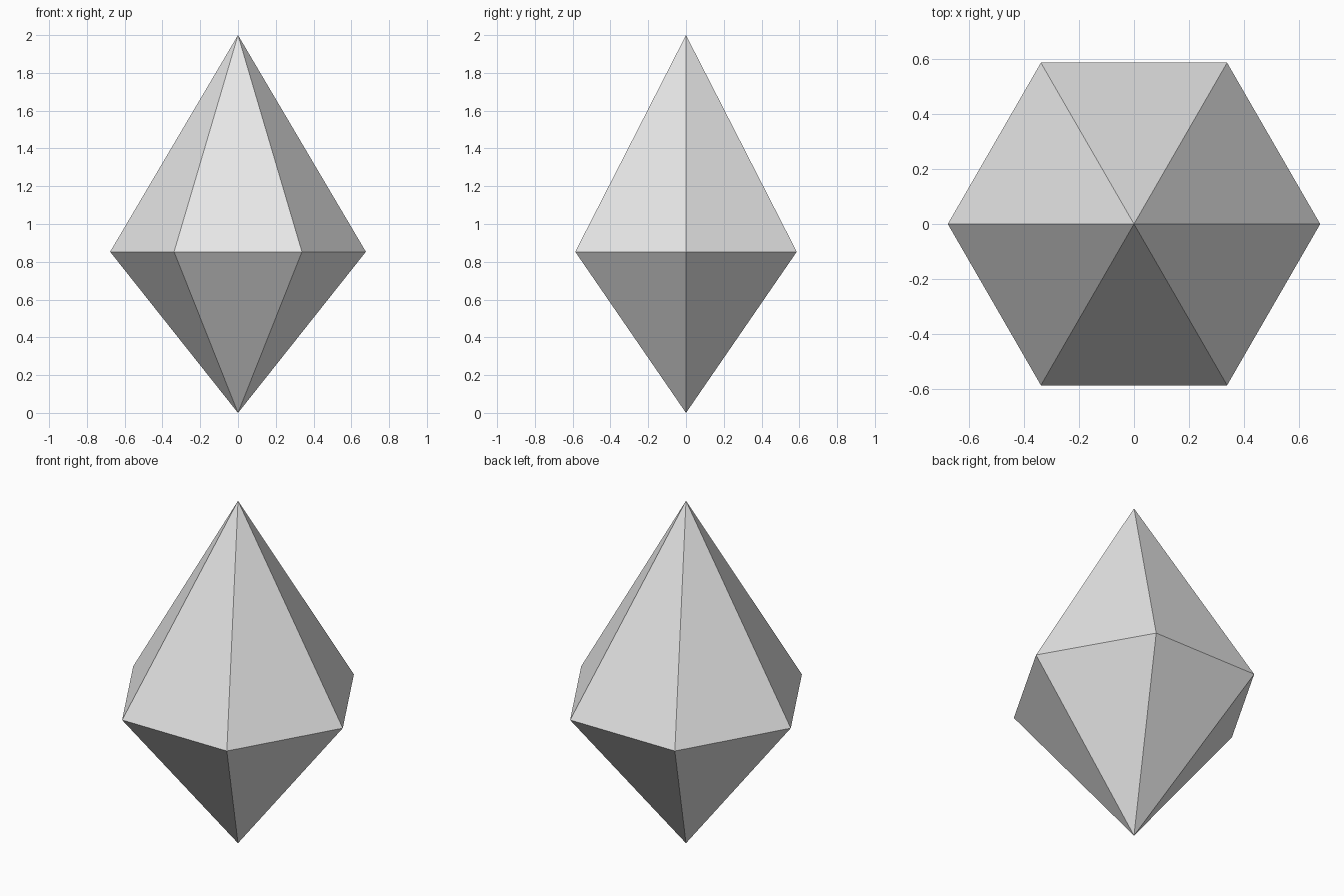
import bpy
import bmesh
from math import pi, cos, sin

if "Cube" in bpy.data.objects:
    bpy.data.objects.remove(bpy.data.objects["Cube"])

SIDES, RADIUS = 6, 0.677
WAIST, HEIGHT = 0.853, 2.0

# Plain light grey
grey = bpy.data.materials.new("light_grey")
grey.diffuse_color = (0.8, 0.8, 0.8, 1.0)
grey.use_nodes = True
grey.node_tree.nodes["Principled BSDF"].inputs["Base Color"].default_value = grey.diffuse_color

# Six-sided crystal: a ring at the waist joined to a top and a bottom point
bm = bmesh.new()
top = bm.verts.new((0, 0, HEIGHT))
bottom = bm.verts.new((0, 0, 0))
ring = [bm.verts.new((RADIUS * cos(2 * pi * i / SIDES),
                      RADIUS * sin(2 * pi * i / SIDES), WAIST))
        for i in range(SIDES)]
for i, a in enumerate(ring):
    b = ring[(i + 1) % SIDES]
    bm.faces.new((a, b, top))
    bm.faces.new((b, a, bottom))

mesh = bpy.data.meshes.new("crystal")
bm.to_mesh(mesh)
bm.free()
mesh.materials.append(grey)
bpy.context.collection.objects.link(bpy.data.objects.new("crystal", mesh))
